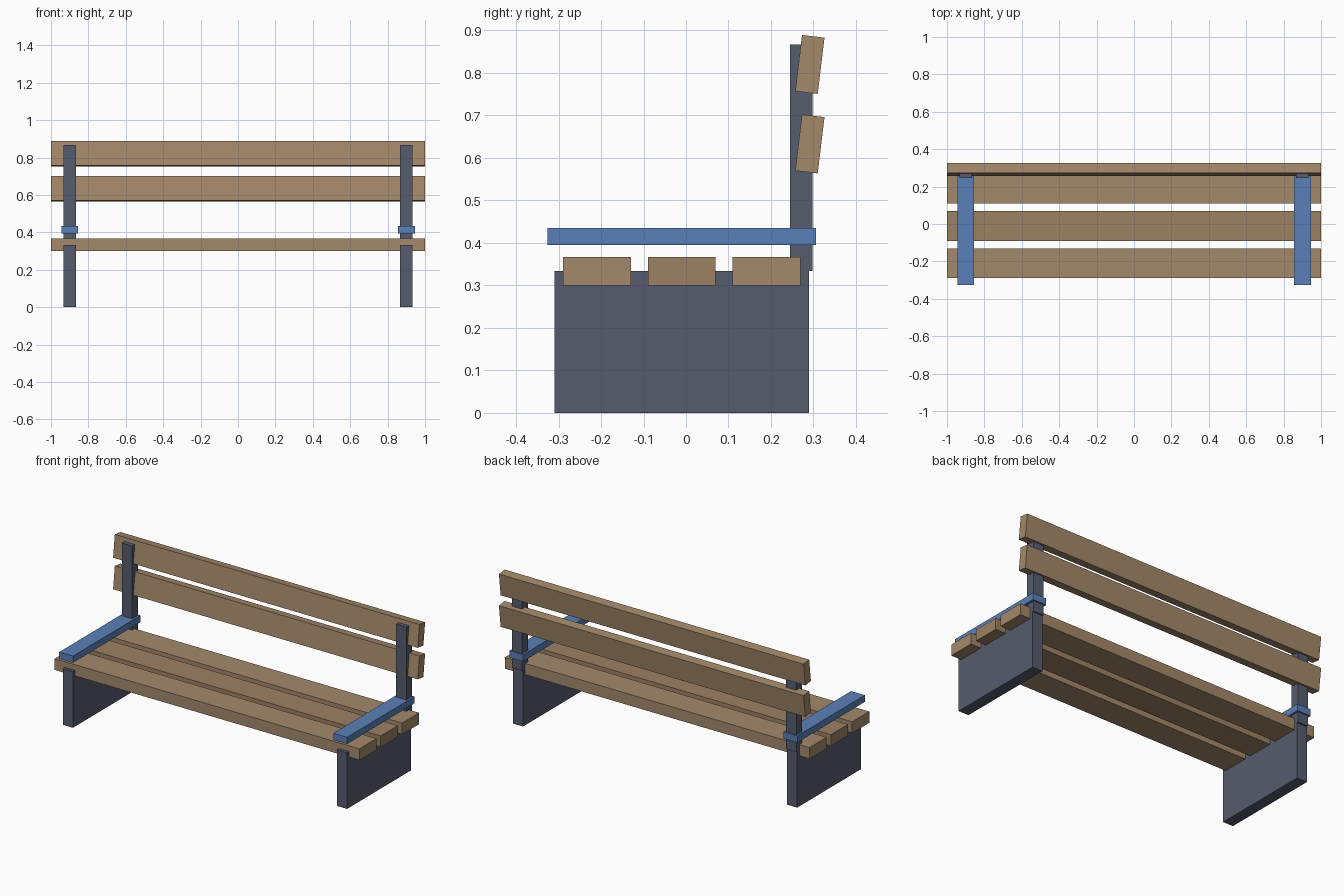
import bpy
from mathutils import Matrix, Vector

if "Cube" in bpy.data.objects:
    bpy.data.objects.remove(bpy.data.objects["Cube"])


def material(name, rgb):
    m = bpy.data.materials.new(name)
    m.diffuse_color = (*rgb, 1)
    m.use_nodes = True
    m.node_tree.nodes["Principled BSDF"].inputs["Base Color"].default_value = m.diffuse_color
    return m


wood = material("wood", (0.37, 0.25, 0.145))
wood_warm = material("warm_wood", (0.34, 0.22, 0.125))
iron = material("dark_metal", (0.093, 0.107, 0.156))
blue = material("blue_paint", (0.105, 0.216, 0.48))


def box(name, center, size, mat, tilt=0.0):
    bpy.ops.mesh.primitive_cube_add(size=1)
    ob = bpy.context.object
    ob.name = name
    ob.data.transform(Matrix.Diagonal((*size, 1)))
    ob.location = Vector(center)
    ob.rotation_euler.x = tilt
    ob.data.materials.append(mat)
    return ob


# Seat slats
for i, (y, mat) in enumerate(((-0.21, wood), (-0.01, wood_warm), (0.19, wood))):
    box(f"seat_slat_{i + 1}", (0, y, 0.3335), (2, 0.16, 0.067), mat)

# Backrest slats, leaning backwards
for i, z in enumerate((0.633, 0.82)):
    box(f"back_slat_{i + 1}", (0, 0.2915, z), (2, 0.0533, 0.1333), wood, -0.12)

# Side panels, back posts and armrests on both ends
for side, x in (("left", -0.9), ("right", 0.9)):
    box(f"{side}_leg_panel", (x, -0.01, 0.1667), (0.0667, 0.6, 0.3333), iron)
    box(f"{side}_back_post", (x, 0.2715, 0.6), (0.0667, 0.0533, 0.5333), iron)
    box(f"{side}_armrest", (x, -0.01, 0.415), (0.09, 0.633, 0.04), blue)
